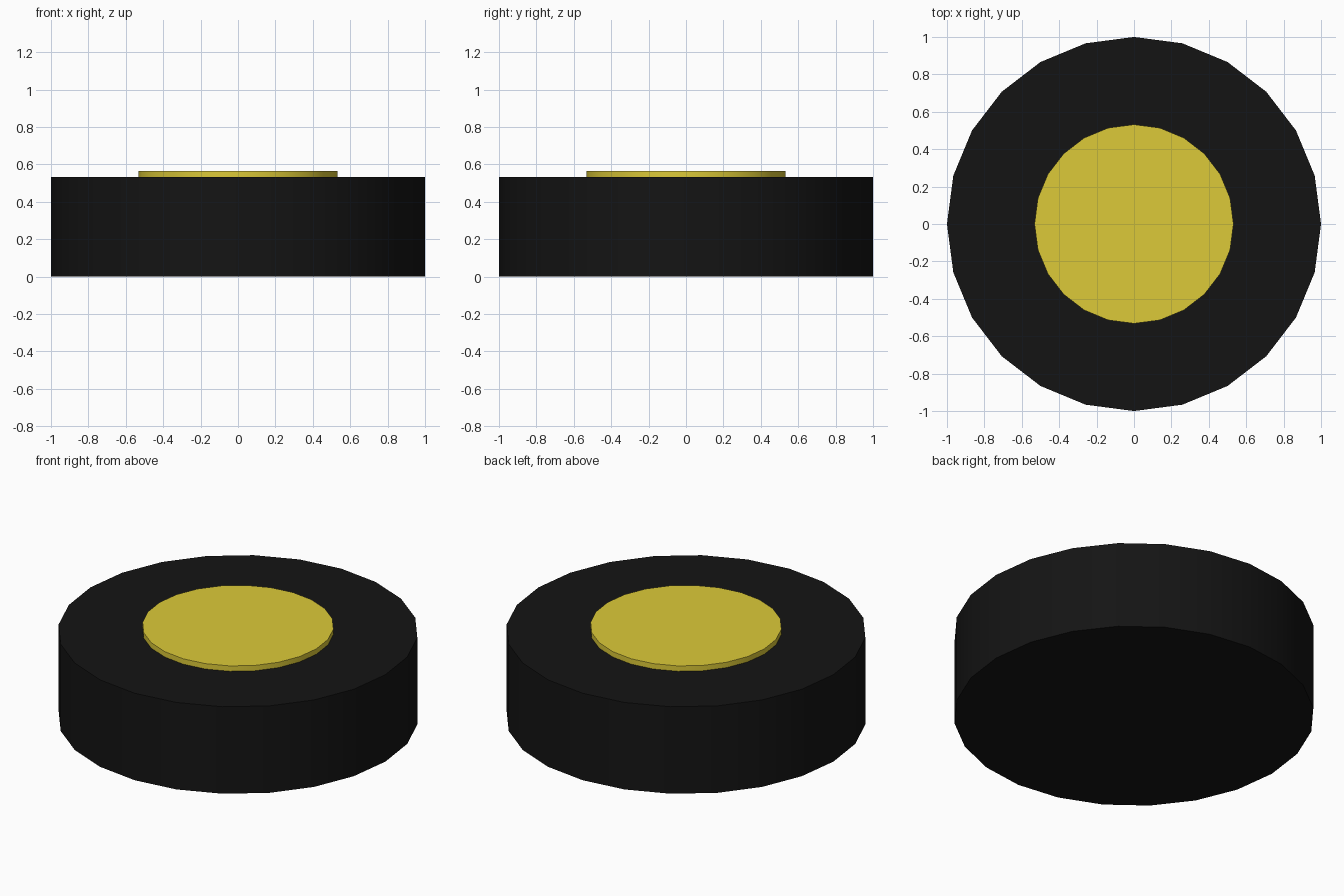
import bpy
import math

if "Cube" in bpy.data.objects:
    bpy.data.objects.remove(bpy.data.objects["Cube"])

SIDES = 24


def material(name, rgb):
    mat = bpy.data.materials.new(name)
    mat.diffuse_color = (*rgb, 1.0)
    mat.use_nodes = True
    mat.node_tree.nodes["Principled BSDF"].inputs["Base Color"].default_value = mat.diffuse_color
    return mat


def disc(name, radius, z_bottom, z_top, mat):
    bpy.ops.mesh.primitive_cylinder_add(
        vertices=SIDES, radius=radius, depth=z_top - z_bottom,
        location=(0, 0, (z_bottom + z_top) / 2))
    obj = bpy.context.object
    obj.name = name
    obj.data.materials.append(mat)
    bpy.ops.object.shade_smooth_by_angle(angle=math.radians(30))
    return obj


# Thick black body
disc("puck_body", 1.0, 0.0, 0.533, material("black", (0.007, 0.007, 0.007)))

# Thin raised yellow cap on top
disc("top_cap", 0.532, 0.533, 0.566, material("yellow", (0.72, 0.59, 0.04)))
